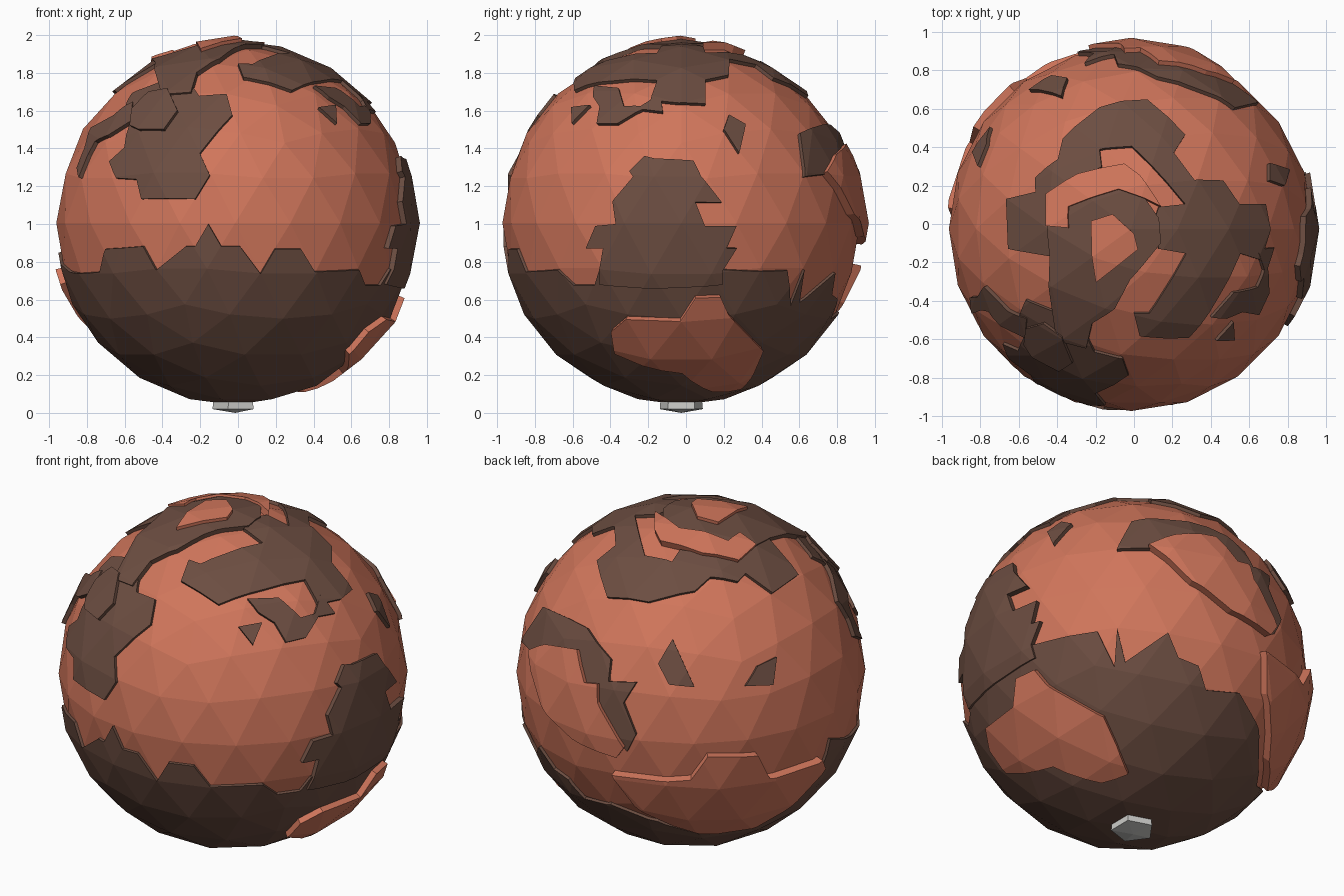
import bpy, bmesh, math
from mathutils import Vector

if "Cube" in bpy.data.objects:
    bpy.data.objects.remove(bpy.data.objects["Cube"])

CENTRE = Vector((-0.015, -0.025, 1.005))
BASE_R = 0.947


def material(name, rgb):
    m = bpy.data.materials.new(name)
    m.diffuse_color = (*rgb, 1)
    m.use_nodes = True
    m.node_tree.nodes["Principled BSDF"].inputs["Base Color"].default_value = m.diffuse_color
    return m


ORANGE = material("terracotta", (0.63, 0.18, 0.105))
BROWN = material("dark_brown", (0.15, 0.075, 0.053))
GREY = material("pale_grey", (0.6, 0.6, 0.58))


def frame(azimuth, elevation):
    """Right, up and outward axes of a drawing plane around the ball."""
    a, e = math.radians(azimuth), math.radians(elevation)
    right = Vector((math.cos(a), math.sin(a), 0))
    out = Vector((math.sin(a) * math.cos(e), -math.cos(a) * math.cos(e), math.sin(e)))
    return right, out.cross(right), out


# drawing planes, each with the 2D position of the ball centre
PLANES = {
    "front": (frame(0, 0), (-0.015, 1.005)),
    "right": (frame(90, 0), (-0.025, 1.005)),
    "top": (frame(0, 90), (-0.015, -0.025)),
    "front_right": (frame(35, 28), (0, 0)),
    "back_left": (frame(215, 29), (0, 0)),
    "back_below": (frame(140, -30), (0, 0)),
}


def directions(plane, pts):
    """Lift flat outline points on to the ball."""
    (right, up, out), (cu, cv) = PLANES[plane]
    res = []
    for u, v in pts:
        u, v = u - cu, v - cv
        w = math.sqrt(max(0.0, 0.965 ** 2 - u * u - v * v))
        res.append((right * u + up * v + out * w).normalized())
    return res


def new_object(name, bm, mat):
    me = bpy.data.meshes.new(name)
    bm.to_mesh(me)
    bm.free()
    me.materials.append(mat)
    ob = bpy.data.objects.new(name, me)
    ob.location = CENTRE
    bpy.context.collection.objects.link(ob)
    return ob


def carve(name, cutter_bm, radius, mat):
    """Keep the part of a thin faceted shell that lies inside the cutter."""
    bmesh.ops.recalc_face_normals(cutter_bm, faces=cutter_bm.faces[:])
    cutter = new_object("cutter", cutter_bm, mat)
    bm = bmesh.new()
    bmesh.ops.create_icosphere(bm, subdivisions=3, radius=radius)
    outer = set(bm.faces)
    bmesh.ops.create_icosphere(bm, subdivisions=3, radius=0.915)
    bmesh.ops.reverse_faces(bm, faces=[f for f in bm.faces if f not in outer])
    ob = new_object(name, bm, mat)
    mod = ob.modifiers.new("cut", 'BOOLEAN')
    mod.operation, mod.solver, mod.object = 'INTERSECT', 'EXACT', cutter
    bpy.context.view_layer.update()
    dg = bpy.context.evaluated_depsgraph_get()
    me = bpy.data.meshes.new_from_object(ob.evaluated_get(dg))
    ob.modifiers.clear()
    ob.data = me
    me.materials.clear()
    me.materials.append(mat)
    for p in me.polygons:
        p.material_index = 0
        p.use_smooth = False
    bpy.data.objects.remove(cutter)
    return ob


def patch(name, plane, pts, radius, mat):
    """Raised plate with radial walls, cut by a pyramid from the centre."""
    dirs = directions(plane, pts)
    axis = sum(dirs, Vector()).normalized()
    bm = bmesh.new()
    tip = bm.verts.new((0, 0, 0))
    ring = [bm.verts.new(d * (1.3 / max(d.dot(axis), 0.1))) for d in dirs]
    bm.faces.new(ring)
    for a, b in zip(ring, ring[1:] + ring[:1]):
        bm.faces.new((tip, a, b))
    carve(name, bm, radius, mat)


# faceted ball
bm = bmesh.new()
bmesh.ops.create_icosphere(bm, subdivisions=3, radius=BASE_R)
new_object("ball", bm, ORANGE)

# dark lower cap with a ragged rim running right round the ball
rim = directions("front", [
    (-.9, .74), (-.745, .74), (-.715, .865), (-.51, .88), (-.435, .755), (-.28, .88),
    (-.23, .88), (-.16, 1.0), (-.09, .88), (.01, .88), (.12, .735), (.2, .865),
    (.34, .865), (.41, .745), (.645, .755)])
rim += directions("right", [
    (-.6, .67), (-.49, .67), (-.46, .76), (.195, .755), (.545, .75), (.56, .56),
    (.61, .58), (.63, .755)])
rim += directions("back_below", [
    (.19, .225), (.25, .09), (.36, .045), (.4, -.09), (.58, -.105), (.69, -.3)])
rim += directions("back_left", [
    (.05, -.92), (.24, -.905), (.38, -.85), (.6, -.71), (.7, -.6), (.77, -.41)])
rim.sort(key=lambda d: math.atan2(d.y, d.x))
bm = bmesh.new()
mid, low = bm.verts.new((0, 0, 0)), bm.verts.new((0, 0, -4))
ring = [bm.verts.new(d * 1.4) for d in rim]
for a, b in zip(ring, ring[1:] + ring[:1]):
    bm.faces.new((mid, a, b))
    bm.faces.new((low, b, a))
carve("lower_cap", bm, 0.963, BROWN)

# dark plates on the right side
patch("side_plate", "right", [
    (-.46, .68), (-.44, .87), (-.53, .87), (-.48, .99), (-.37, 1.0), (-.39, 1.12),
    (-.28, 1.25), (-.3, 1.28), (-.22, 1.36), (-.16, 1.345), (.04, 1.335), (.08, 1.25),
    (.19, 1.115), (.05, 1.115), (.1, .99), (.265, .99), (.215, .87), (.27, .87),
    (.195, .755), (.195, .68)], 0.978, BROWN)
patch("side_chip", "right", [(.23, 1.585), (.32, 1.535), (.285, 1.38), (.2, 1.5)], 0.968, BROWN)

# dark plates on the front left
patch("front_plate", "front", [
    (-.52, 1.135), (-.23, 1.135), (-.15, 1.26), (-.205, 1.38), (-.03, 1.585), (-.06, 1.69),
    (-.21, 1.69), (-.27, 1.775), (-.15, 1.85), (-.35, 1.83), (-.43, 1.76), (-.57, 1.7),
    (-.6, 1.62), (-.58, 1.54), (-.61, 1.41), (-.69, 1.335), (-.65, 1.245),
    (-.545, 1.24)], 0.964, BROWN)
patch("front_hexagon", "front", [
    (-.57, 1.52), (-.56, 1.61), (-.47, 1.7), (-.37, 1.71), (-.32, 1.6), (-.39, 1.5),
    (-.52, 1.495)], 0.982, BROWN)
patch("front_strip", "front", [
    (-.84, 1.245), (-.8, 1.37), (-.76, 1.44), (-.69, 1.47), (-.57, 1.55), (-.56, 1.65),
    (-.66, 1.58), (-.78, 1.51), (-.82, 1.4), (-.86, 1.3)], 0.97, BROWN)

# dark plates on the upper right of the front
patch("shoulder_plate", "front_right", [
    (.08, .355), (.25, .365), (.37, .255), (.45, .28), (.48, .39), (.56, .285),
    (.47, .265), (.4, .145), (.29, .115), (.23, .225), (.14, .28)], 0.967, BROWN)
patch("shoulder_chip", "front_right", [(.03, .2), (.16, .225), (.11, .1)], 0.967, BROWN)

# spiral on top: dark outer arm, dark inner coil, raised light arm and centre
patch("spiral_outer", "top", [
    (-.44, -.17), (-.66, -.13), (-.665, .13), (-.52, .17), (-.52, .245), (-.4, .34),
    (-.375, .45), (-.18, .615), (.07, .655), (.27, .47), (.21, .375), (.315, .23),
    (.47, .23), (.555, .105), (.695, .105), (.71, -.035), (.67, -.19), (.56, -.155),
    (.445, -.39), (.29, -.6), (.03, -.59), (0, -.47), (.08, -.47), (.275, -.155),
    (.13, -.13), (.1, 0), (.13, .09), (.27, .105), (-.01, .41), (-.18, .39),
    (-.17, .3), (-.3, .24), (-.44, .15), (-.45, 0)], 0.966, BROWN)
patch("spiral_inner", "top", [
    (-.44, -.17), (-.45, 0), (-.34, -.02), (-.34, .09), (-.08, .18), (.06, .13),
    (.13, .03), (.14, -.1), (-.02, -.29), (-.1, -.44), (-.22, -.52), (-.25, -.65),
    (-.4, -.6), (-.44, -.34)], 0.974, BROWN)
patch("spiral_light_arm", "top", [
    (-.45, -.01), (-.455, .155), (-.29, .26), (-.05, .31), (.03, .25), (.14, .09),
    (.06, .13), (-.08, .18), (-.34, .09), (-.34, -.02)], 0.988, ORANGE)
patch("spiral_centre", "top", [
    (-.22, .015), (-.11, .05), (0, -.05), (.02, -.13), (-.195, -.3), (-.215, -.155)],
    0.993, ORANGE)

# plates and chips on the back
patch("back_dark_plate", "back_left", [
    (-.92, .14), (-.81, .32), (-.67, .24), (-.57, .18), (-.44, 0), (-.45, -.12),
    (-.3, -.13), (-.37, -.24), (-.3, -.41), (-.35, -.5), (-.5, -.3), (-.6, -.2),
    (-.65, 0), (-.78, .06), (-.87, .07)], 0.968, BROWN)
patch("back_light_plate", "back_left", [
    (-.87, .08), (-.78, .1), (-.61, .06), (-.57, -.12), (-.5, -.13), (-.5, -.23),
    (-.36, -.47), (-.4, -.52), (-.64, -.41), (-.8, -.22), (-.85, -.05)], 0.993, ORANGE)
patch("back_chip_1", "back_left", [(-.1, .105), (.02, -.16), (-.12, -.145), (-.18, -.03)],
      0.968, BROWN)
patch("back_chip_2", "back_left", [(.3, -.15), (.365, -.04), (.47, .015), (.45, -.14)],
      0.968, BROWN)
patch("back_low_plate", "back_left", [
    (-.42, -.6), (0, -.64), (.09, -.52), (.36, -.51), (.42, -.62), (.7, -.51),
    (.72, -.55), (.55, -.73), (.35, -.86), (.05, -.9), (-.3, -.76)], 0.993, ORANGE)

# raised light plate low on the right
patch("right_low_plate", "right", [
    (-.39, .44), (-.31, .51), (-.03, .5), (.05, .615), (.18, .62), (.22, .53),
    (.4, .345), (.355, .23), (.285, .14), (.14, .125), (-.02, .22), (-.24, .27),
    (-.37, .325)], 0.997, ORANGE)

# grey five-sided foot under the ball
bm = bmesh.new()
tip = bm.verts.new((0, 0, -1.005))
rings = [[bm.verts.new((r * math.cos(math.pi + i * math.tau / 5),
                        r * math.sin(math.pi + i * math.tau / 5), z)) for i in range(5)]
         for r, z in ((0.12, -0.985), (0.115, -0.93))]
for i in range(5):
    j = (i + 1) % 5
    bm.faces.new((tip, rings[0][j], rings[0][i]))
    bm.faces.new((rings[0][i], rings[0][j], rings[1][j], rings[1][i]))
bm.faces.new(rings[1])
bmesh.ops.recalc_face_normals(bm, faces=bm.faces[:])
new_object("foot", bm, GREY)
